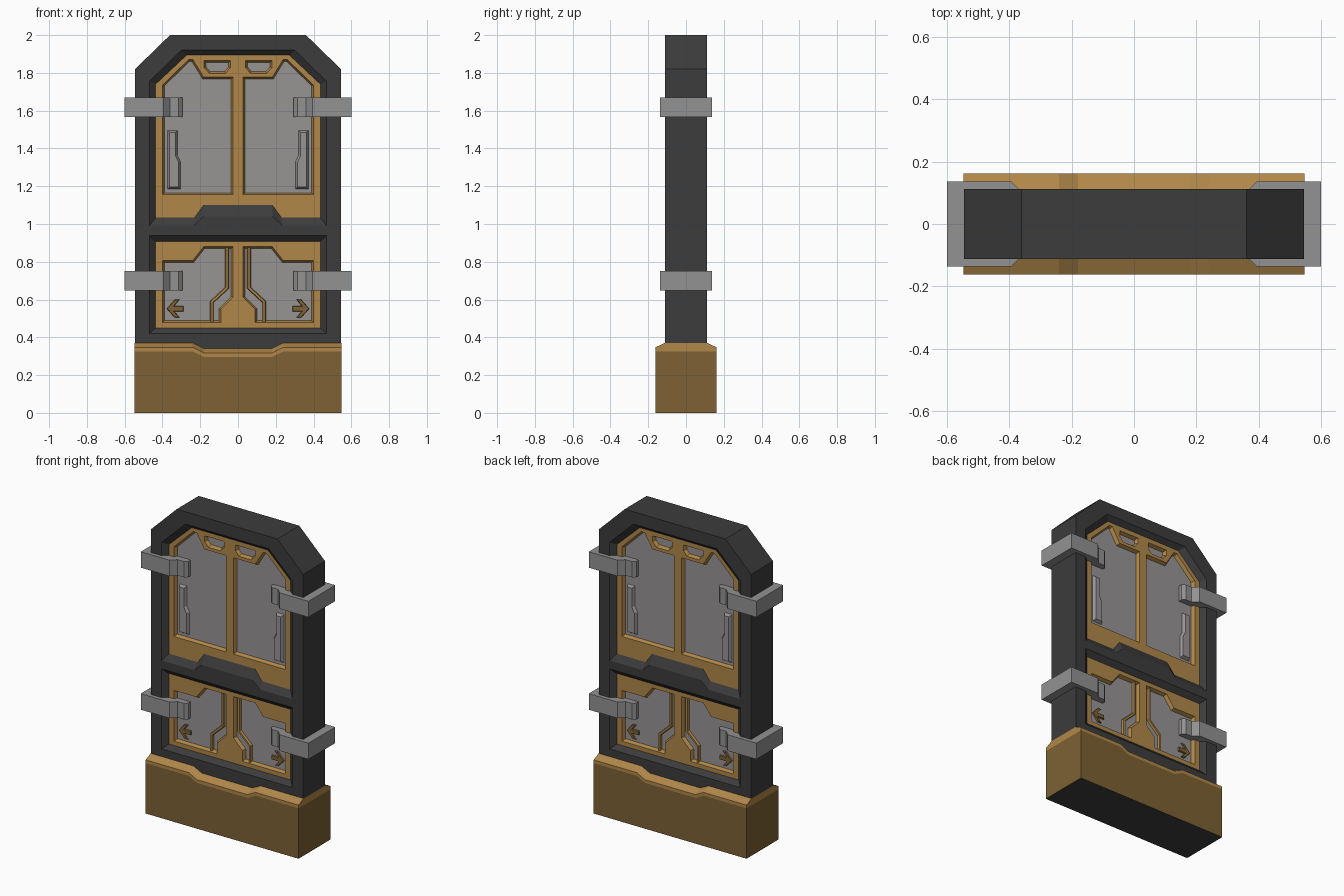
import bpy, bmesh
from mathutils import Vector

if "Cube" in bpy.data.objects:
    bpy.data.objects.remove(bpy.data.objects["Cube"])


def mat(name, rgb):
    m = bpy.data.materials.new(name)
    lin = [((c / 255 + 0.055) / 1.055) ** 2.4 for c in rgb]
    m.diffuse_color = (*lin, 1)
    m.use_nodes = True
    m.node_tree.nodes["Principled BSDF"].inputs["Base Color"].default_value = m.diffuse_color
    return m


CHARCOAL = mat("charcoal", (60, 60, 60))
TAN = mat("tan", (176, 135, 73))
BROWN = mat("dark_brown", (125, 97, 52))
PANEL = mat("panel_grey", (151, 148, 148))
STEEL = mat("clamp_grey", (146, 146, 146))

Y_FRAME, Y_TRIM, Y_PANEL = 0.112, 0.084, 0.062


def finish(bm, name, *mats):
    me = bpy.data.meshes.new(name)
    bm.to_mesh(me)
    bm.free()
    for m in mats:
        me.materials.append(m)
    ob = bpy.data.objects.new(name, me)
    bpy.context.collection.objects.link(ob)
    return ob


def flip(poly):
    return [(-x, z) for x, z in reversed(poly)]


def sym(half):
    return half + flip(half)


def inset(poly, d):
    """Mitred inward offset of a counter-clockwise outline."""
    out = []
    n = len(poly)
    for i in range(n):
        a, b, c = (Vector(poly[(i + k) % n]) for k in (-1, 0, 1))
        u, v = (b - a).normalized(), (c - b).normalized()
        n1, n2 = Vector((-u.y, u.x)), Vector((-v.y, v.x))
        p = b + (n1 + n2) * (d / (1 + n1.dot(n2)))
        out.append((p.x, p.y))
    return out


def slab(name, outlines, half_depth, m):
    """Flat plate with holes, centred on y = 0."""
    bm = bmesh.new()
    for poly in outlines:
        vs = [bm.verts.new((x, -half_depth, z)) for x, z in poly]
        for i, v in enumerate(vs):
            bm.edges.new((v, vs[(i + 1) % len(vs)]))
    bmesh.ops.triangle_fill(bm, edges=bm.edges[:], use_beauty=True, normal=(0, -1, 0))
    res = bmesh.ops.extrude_face_region(bm, geom=bm.faces[:], use_keep_orig=True)
    moved = [g for g in res["geom"] if isinstance(g, bmesh.types.BMVert)]
    bmesh.ops.translate(bm, verts=moved, vec=(0, 2 * half_depth, 0))
    bmesh.ops.recalc_face_normals(bm, faces=bm.faces[:])
    return finish(bm, name, m)


def loft(name, pairs, d0, d1, m, cap=False):
    """Sloped rim from outline a at depth d0 to outline b at depth d1, on both sides."""
    bm = bmesh.new()
    for s in (-1, 1):
        for a, b in pairs:
            va = [bm.verts.new((x, s * d0, z)) for x, z in a]
            vb = [bm.verts.new((x, s * d1, z)) for x, z in b]
            n = len(va)
            faces = [bm.faces.new((va[i], va[(i + 1) % n], vb[(i + 1) % n], vb[i]))
                     for i in range(n)]
            if cap:
                faces.append(bm.faces.new(vb))
            for f in faces:
                f.normal_update()
                if f.normal.y * s < 0:
                    f.normal_flip()
    return finish(bm, name, m)


def both(poly):
    return [poly, flip(poly)]


def raised(name, poly, d1, bevel, m):
    loft(name, [(p, inset(p, bevel)) for p in both(poly)], Y_PANEL - 0.002, d1, m, True)


# Door frame with two openings
upper_out = sym([(0.182, 1.04), (0.235, 0.992), (0.468, 0.992), (0.468, 1.756), (0.30, 1.92)])
upper_in = sym([(0.182, 1.1), (0.23, 1.034), (0.436, 1.034), (0.436, 1.74), (0.272, 1.894)])
lower_out = sym([(0.468, 0.42), (0.468, 0.938)])
lower_in = sym([(0.436, 0.45), (0.436, 0.907)])
outline = sym([(0.545, 0.3), (0.545, 1.82), (0.36, 2.0)])
slab("door_frame", [outline, upper_out, lower_out], Y_FRAME, CHARCOAL)
loft("frame_opening_bevel", [(upper_out, upper_in), (lower_out, lower_in)],
     Y_FRAME, Y_TRIM, CHARCOAL)

# Tan trim with windows, and the grey panels behind it
window = [(-0.4, 1.155), (-0.026, 1.155), (-0.026, 1.778), (-0.182, 1.778),
          (-0.238, 1.87), (-0.262, 1.87), (-0.4, 1.735)]
vent = [(-0.18, 1.828), (-0.152, 1.798), (-0.066, 1.798), (-0.04, 1.828),
        (-0.04, 1.865), (-0.18, 1.865)]
low_window = [(-0.4, 0.478), (-0.09, 0.478), (-0.09, 0.548), (-0.026, 0.612),
              (-0.026, 0.88), (-0.182, 0.88), (-0.24, 0.806), (-0.4, 0.806)]
for level, opening, holes in (("upper", upper_out, both(window) + both(vent)),
                              ("lower", lower_out, both(low_window))):
    slab(level + "_trim", [opening] + holes, Y_TRIM, TAN)
    loft(level + "_trim_bevel", [(h, inset(h, 0.01)) for h in holes], Y_TRIM, Y_PANEL, TAN)
    slab(level + "_panel", [inset(opening, 0.015)], Y_PANEL, PANEL)

# Pull handles on the upper panels
raised("pull_handles", [(-0.374, 1.183), (-0.302, 1.183), (-0.302, 1.33), (-0.32, 1.365),
                        (-0.32, 1.496), (-0.374, 1.496)], 0.08, 0.012, PANEL)

# Cranked strips on the lower panels
path = [(-0.058, 0.885), (-0.058, 0.662), (-0.138, 0.588), (-0.138, 0.473)]
kink = (0, 0.004, 0.004, 0)
left = [(x - 0.01, z + k) for (x, z), k in zip(path, kink)]
right = [(x + 0.01, z - k) for (x, z), k in zip(path, kink)]
raised("panel_strips", left + right[::-1], 0.077, 0.004, TAN)

# Arrow plates
arrow = [(-0.378, 0.552), (-0.335, 0.504), (-0.308, 0.504), (-0.336, 0.537), (-0.288, 0.537),
         (-0.288, 0.567), (-0.336, 0.567), (-0.308, 0.6), (-0.335, 0.6)]
raised("arrow_plates", arrow, 0.071, 0.003, BROWN)

# Clamps wrapped round both edges of the frame
half = [(-0.6, 0.137), (-0.394, 0.137), (-0.36, 0.103), (-0.315, 0.103), (-0.295, 0.085),
        (-0.295, 0.05)]
profile = half + [(x, -y) for x, y in reversed(half)]
for level, z0, z1 in (("upper", 1.567, 1.67), ("lower", 0.648, 0.752)):
    for side, s in (("left", 1), ("right", -1)):
        bm = bmesh.new()
        f = bm.faces.new([bm.verts.new((s * x, y, z0)) for x, y in profile])
        res = bmesh.ops.extrude_face_region(bm, geom=[f], use_keep_orig=True)
        moved = [g for g in res["geom"] if isinstance(g, bmesh.types.BMVert)]
        bmesh.ops.translate(bm, verts=moved, vec=(0, 0, z1 - z0))
        bmesh.ops.recalc_face_normals(bm, faces=bm.faces[:])
        finish(bm, f"{level}_{side}_clamp", STEEL)

# Base plinth: cross-section swept along x, with a dip in the middle
bm = bmesh.new()
rings = []
for x, dz in ((-0.547, 0), (-0.24, 0), (-0.18, -0.03), (0.18, -0.03), (0.24, 0), (0.547, 0)):
    front = [(-0.162, 0), (-0.162, 0.326 + dz), (-0.162, 0.347 + dz), (-0.111, 0.371 + dz)]
    ring = front + [(-y, z) for y, z in reversed(front)]
    rings.append([bm.verts.new((x, y, z)) for y, z in ring])
for a, b in zip(rings, rings[1:]):
    for i in range(8):
        j = (i + 1) % 8
        f = bm.faces.new((a[i], a[j], b[j], b[i]))
        f.material_index = 0 if i in (0, 6) else 2 if i == 7 else 1
for r in (rings[0], rings[-1]):
    bm.faces.new((r[0], r[1], r[6], r[7]))
    bm.faces.new(r[1:7]).material_index = 1
bmesh.ops.recalc_face_normals(bm, faces=bm.faces[:])
finish(bm, "base_plinth", BROWN, TAN, CHARCOAL)
